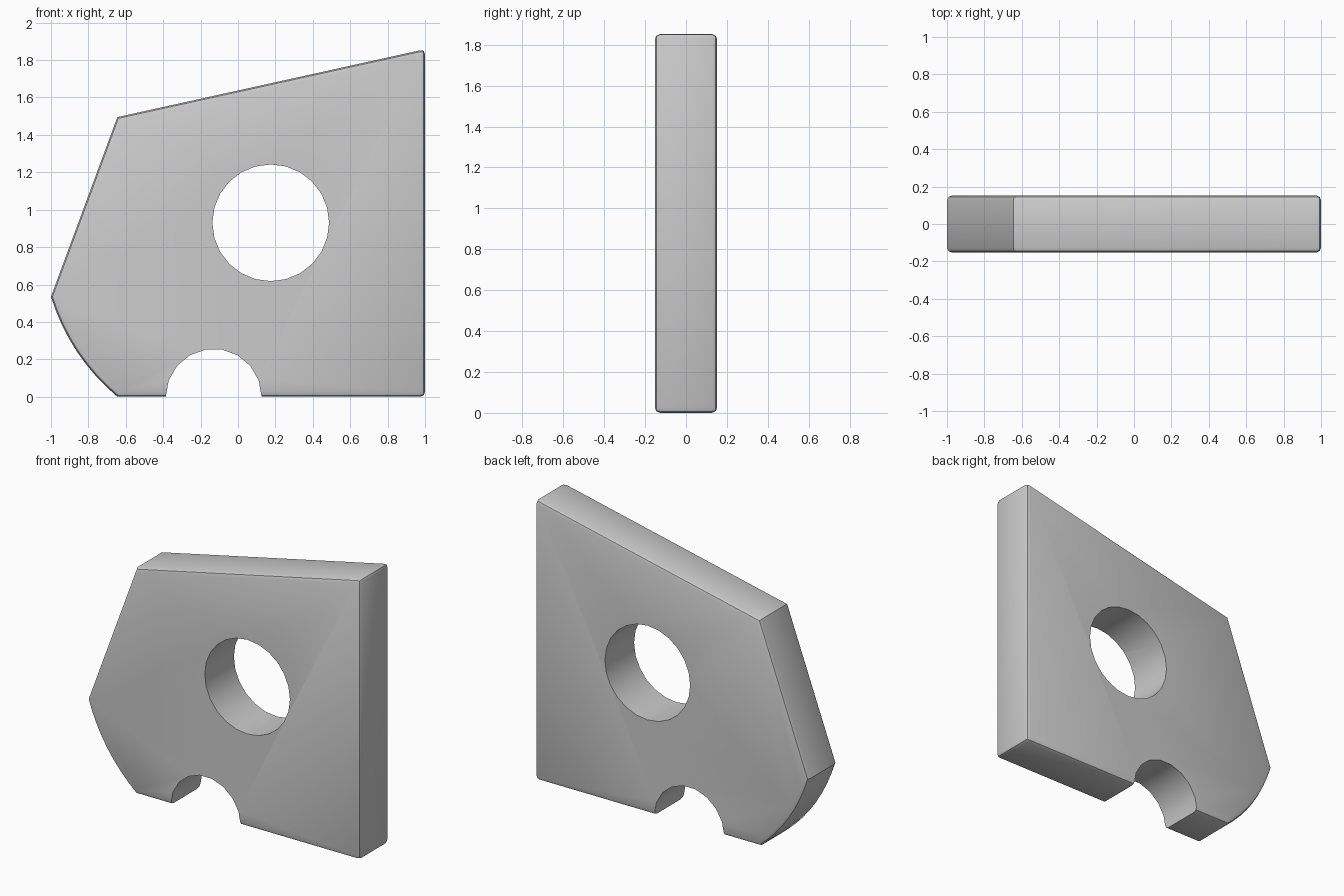
import bpy, bmesh, math

if "Cube" in bpy.data.objects:
    bpy.data.objects.remove(bpy.data.objects["Cube"])

HALF = 0.1525  # half the plate thickness


def prism(name, points, half):
    """Extrude an (x, z) outline from -half to +half along y."""
    bm = bmesh.new()
    front = [bm.verts.new((x, -half, z)) for x, z in points]
    back = [bm.verts.new((x, half, z)) for x, z in points]
    bm.faces.new(front)
    bm.faces.new(back[::-1])
    n = len(points)
    for i in range(n):
        j = (i + 1) % n
        bm.faces.new((front[i], back[i], back[j], front[j]))
    bmesh.ops.recalc_face_normals(bm, faces=bm.faces[:])
    mesh = bpy.data.meshes.new(name)
    bm.to_mesh(mesh)
    bm.free()
    ob = bpy.data.objects.new(name, mesh)
    bpy.context.collection.objects.link(ob)
    return ob


def circle(cx, cz, r, n):
    return [(cx + r * math.cos(2 * math.pi * i / n),
             cz + r * math.sin(2 * math.pi * i / n)) for i in range(n)]


def curve(a, c, b, n):
    """Quadratic curve from a to b pulled towards c."""
    out = []
    for i in range(n + 1):
        t = i / n
        out.append(tuple((1 - t) ** 2 * a[k] + 2 * t * (1 - t) * c[k] + t * t * b[k]
                         for k in (0, 1)))
    return out


# Plate outline with a curved lower left edge
outline = [(1, 0), (1, 1.858), (-0.645, 1.495)]
outline += curve((-1, 0.535), (-0.9, 0.215), (-0.645, 0), 8)
plate = prism("plate", outline, HALF)

# Softened rim
bev = plate.modifiers.new("rim", 'BEVEL')
bev.width = 0.026
bev.segments = 2
bev.limit_method = 'ANGLE'
bev.angle_limit = math.radians(60)

# Round hole and half-round notch in the bottom edge
cutters = [prism("hole_cutter", circle(0.175, 0.93, 0.312, 24), 0.4),
           prism("notch_cutter", circle(-0.13, 0.0, 0.256, 18), 0.4)]
for cutter in cutters:
    cutter.hide_render = True
    cut = plate.modifiers.new(cutter.name, 'BOOLEAN')
    cut.operation = 'DIFFERENCE'
    cut.solver = 'EXACT'
    cut.object = cutter

# Bake the cuts, then shade smooth with sharp edges kept
bpy.context.view_layer.objects.active = plate
plate.select_set(True)
for name in [m.name for m in plate.modifiers]:
    bpy.ops.object.modifier_apply(modifier=name)
for cutter in cutters:
    bpy.data.objects.remove(cutter)
bpy.ops.object.shade_smooth_by_angle(angle=math.radians(35))
